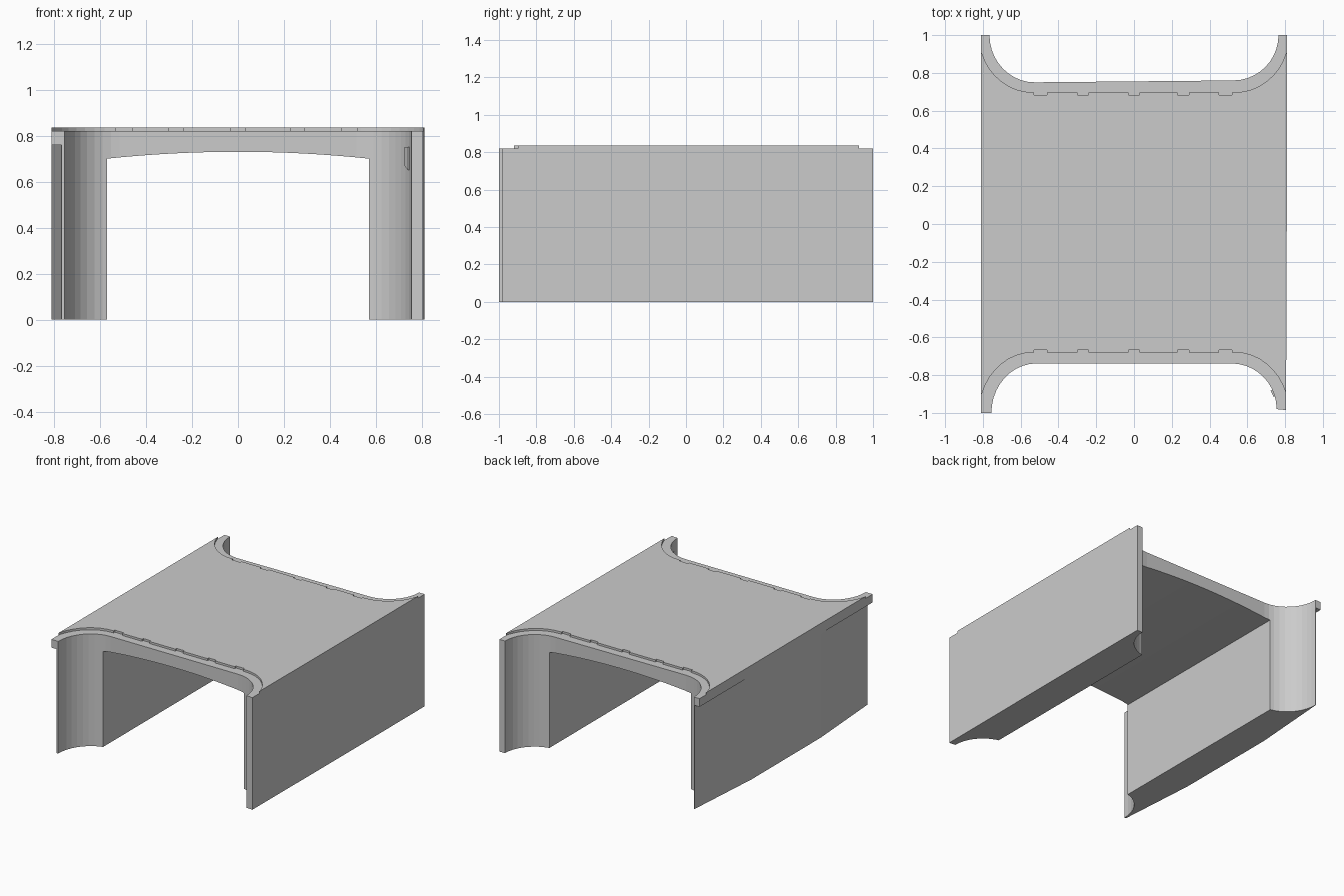
import bpy, bmesh, math
from mathutils import Matrix

if "Cube" in bpy.data.objects:
    bpy.data.objects.remove(bpy.data.objects["Cube"])


def prism(name, pts, lo, hi, along_y=False):
    """Extrude a closed 2D outline along z, or along y for (x, z) outlines."""
    bm = bmesh.new()
    conv = (lambda p: (p[0], lo, p[1])) if along_y else (lambda p: (p[0], p[1], lo))
    face = bm.faces.new([bm.verts.new(conv(p)) for p in pts])
    ext = bmesh.ops.extrude_face_region(bm, geom=[face])
    vs = [e for e in ext["geom"] if isinstance(e, bmesh.types.BMVert)]
    bmesh.ops.translate(bm, verts=vs, vec=(0, hi - lo, 0) if along_y else (0, 0, hi - lo))
    bmesh.ops.recalc_face_normals(bm, faces=bm.faces)
    me = bpy.data.meshes.new(name)
    bm.to_mesh(me)
    bm.free()
    ob = bpy.data.objects.new(name, me)
    bpy.context.collection.objects.link(ob)
    return ob


def cut(ob, cutter):
    mod = ob.modifiers.new("cut", "BOOLEAN")
    mod.operation, mod.solver, mod.object = "DIFFERENCE", "EXACT", cutter
    bpy.context.view_layer.objects.active = ob
    bpy.ops.object.modifier_apply(modifier=mod.name)
    bpy.data.objects.remove(cutter)


def quarter(cx, cy, rx, ry, n=10):
    """Quarter arc from the side (cx+rx, cy) to the top (cx, cy+ry)."""
    return [(cx + rx * math.cos(i * math.pi / 2 / n), cy + ry * math.sin(i * math.pi / 2 / n))
            for i in range(n + 1)]


# Main block: plan outline with flared concave ends
front = ([(-0.81, -1)] + quarter(-0.515, -1, -0.24, 0.262)
         + quarter(0.515, -0.98, 0.24, 0.242)[::-1] + [(0.805, -0.985)])
back = ([(0.81, 0.3), (0.81, 1)] + quarter(0.525, 1, 0.24, -0.24)
        + quarter(-0.525, 1, -0.24, -0.25)[::-1] + [(-0.81, 1)])
body = prism("bridge_body", front + back, 0, 0.835)

# Tunnel opening with a shallow arched ceiling
arch = [(0.57 - 1.14 * i / 16, 0.73 - 0.03 * (1 - i / 8) ** 2) for i in range(17)]
cut(body, prism("tunnel_cutter", [(-0.57, -0.1), (0.57, -0.1)] + arch, -1.2, 1.2, True))

# Left wall tapers in under the deck at both ends
for s in (-1, 1):
    cut(body, prism("taper_cutter", [(-0.81 - 1e-4, s * 0.4), (-0.767, s), (-0.763, s * 1.1),
                                     (-0.9, s * 1.1), (-0.9, s * 0.4)], -0.1, 0.76))

# Lowered lips along the ends, with small notches in the deck edge
notches = [(-0.53, -0.46), (-0.3, -0.24), (-0.03, 0.03), (0.23, 0.29), (0.45, 0.52)]
for s, edge in ((-1, 0.68), (1, 0.697)):
    h = 1 - edge
    path = [(-0.9, s)] + quarter(-0.535, s, -0.285, -s * h)
    for a, b in notches:
        path += [(a, s * edge), (a, s * (edge - 0.014)), (b, s * (edge - 0.014)), (b, s * edge)]
    path += quarter(0.535, s, 0.285, -s * h)[::-1] + [(0.9, s), (0.9, s * 1.1), (-0.9, s * 1.1)]
    cut(body, prism("lip_cutter", path, 0.82, 0.9))

# Small plate on the front right flare
plate = prism("flare_plate", [(-0.018, 0.67), (0.018, 0.65), (0.018, 0.75), (-0.018, 0.75)],
              -0.008, 0.008, True)
plate.matrix_world = Matrix.Translation((0.738, -0.895, 0)) @ Matrix.Rotation(math.radians(-65), 4, "Z")
